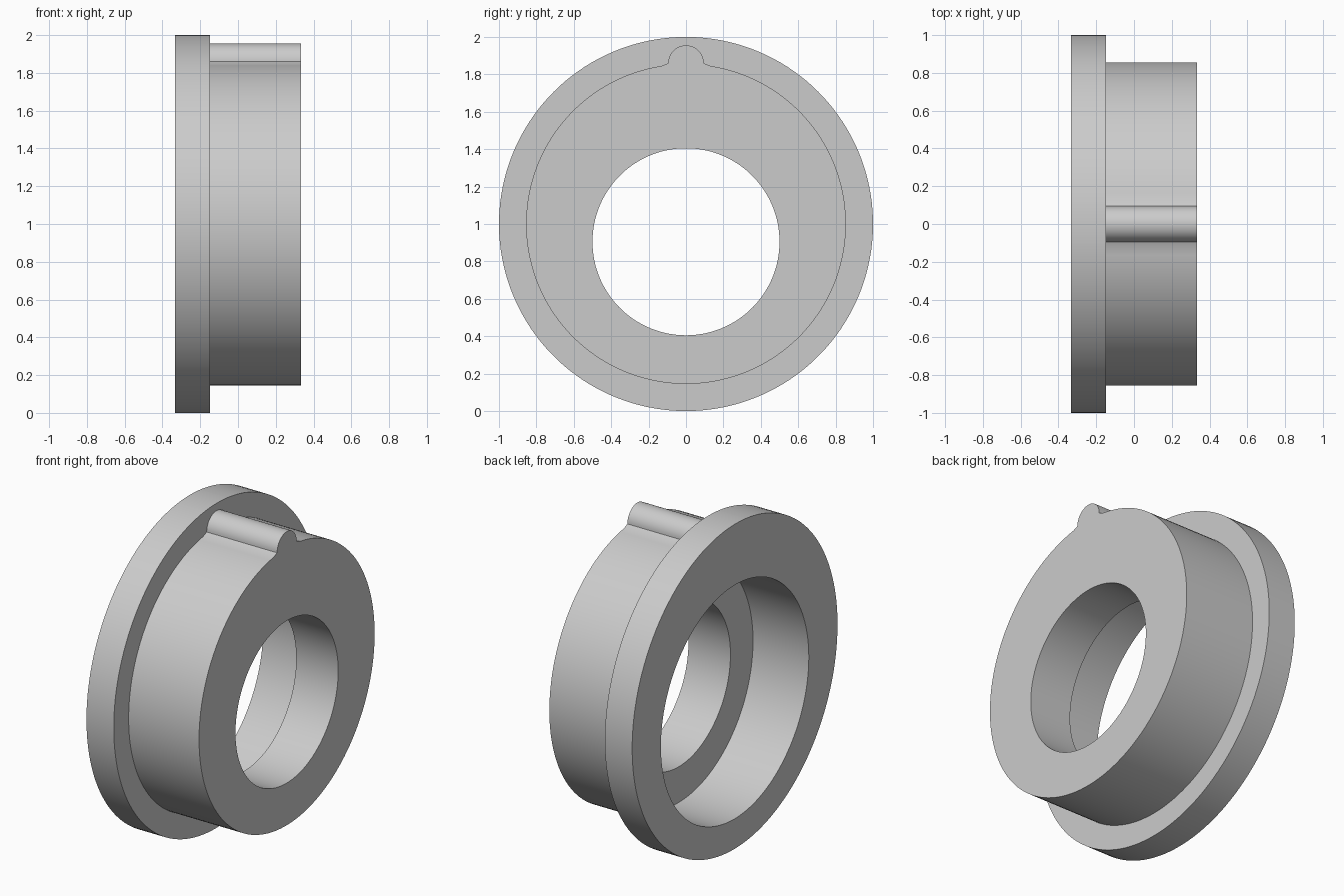
import bpy
import bmesh
import math

cube = bpy.data.objects.get("Cube")
if cube:
    bpy.data.objects.remove(cube, do_unlink=True)

# Main dimensions
LEFT, SHOULDER, STEP, RIGHT = -0.333, -0.147, 0.047, 0.333
FLANGE_R, BODY_R, COUNTERBORE_R, BORE_R = 1.0, 0.855, 0.72, 0.5
AXIS_Z, BORE_Z = 1.0, 0.905
KEY_R, KEY_OFFSET = 0.095, 0.86
ARC_STEPS, BODY_STEPS = 24, 144

# Body outline as (angle, radius): a round key on top, then the round body
outline = []
for i in range(ARC_STEPS + 1):
    phi = math.pi * i / ARC_STEPS
    y, z = KEY_R * math.cos(phi), KEY_OFFSET + KEY_R * math.sin(phi)
    outline.append((math.atan2(z, y), math.hypot(y, z)))
first, last = outline[0][0], outline[-1][0]
sweep = 2 * math.pi - (last - first)
for i in range(1, BODY_STEPS):
    outline.append((last + sweep * i / BODY_STEPS, BODY_R))

bm = bmesh.new()


def ring(x, centre_z, radius=None):
    """Closed loop across the x axis; without a radius it follows the keyed body."""
    return [bm.verts.new((x, (radius or r) * math.cos(a), centre_z + (radius or r) * math.sin(a)))
            for a, r in outline]


# Loops from the flange, along the outside, and back through the bore
loops = [
    ring(LEFT, AXIS_Z, FLANGE_R),
    ring(SHOULDER, AXIS_Z, FLANGE_R),
    ring(SHOULDER, AXIS_Z),
    ring(RIGHT, AXIS_Z),
    ring(RIGHT, BORE_Z, BORE_R),
    ring(STEP, BORE_Z, BORE_R),
    ring(STEP, BORE_Z, COUNTERBORE_R),
    ring(LEFT, BORE_Z, COUNTERBORE_R),
]
count = len(outline)
for k, a in enumerate(loops):
    b = loops[(k + 1) % len(loops)]
    for i in range(count):
        j = (i + 1) % count
        bm.faces.new((a[i], a[j], b[j], b[i]))
bmesh.ops.recalc_face_normals(bm, faces=bm.faces)

mesh = bpy.data.meshes.new("flanged_eccentric_bushing")
bm.to_mesh(mesh)
bm.free()
bushing = bpy.data.objects.new("flanged_eccentric_bushing", mesh)
bpy.context.collection.objects.link(bushing)

# Plain grey finish
grey = bpy.data.materials.new("light_grey")
grey.use_nodes = True
colour = (0.6, 0.6, 0.6, 1.0)
grey.diffuse_color = colour
grey.node_tree.nodes["Principled BSDF"].inputs["Base Color"].default_value = colour
mesh.materials.append(grey)

# Smooth round walls, crisp rims
bpy.ops.object.select_all(action="DESELECT")
bushing.select_set(True)
bpy.context.view_layer.objects.active = bushing
bpy.ops.object.shade_smooth_by_angle(angle=math.radians(30))
